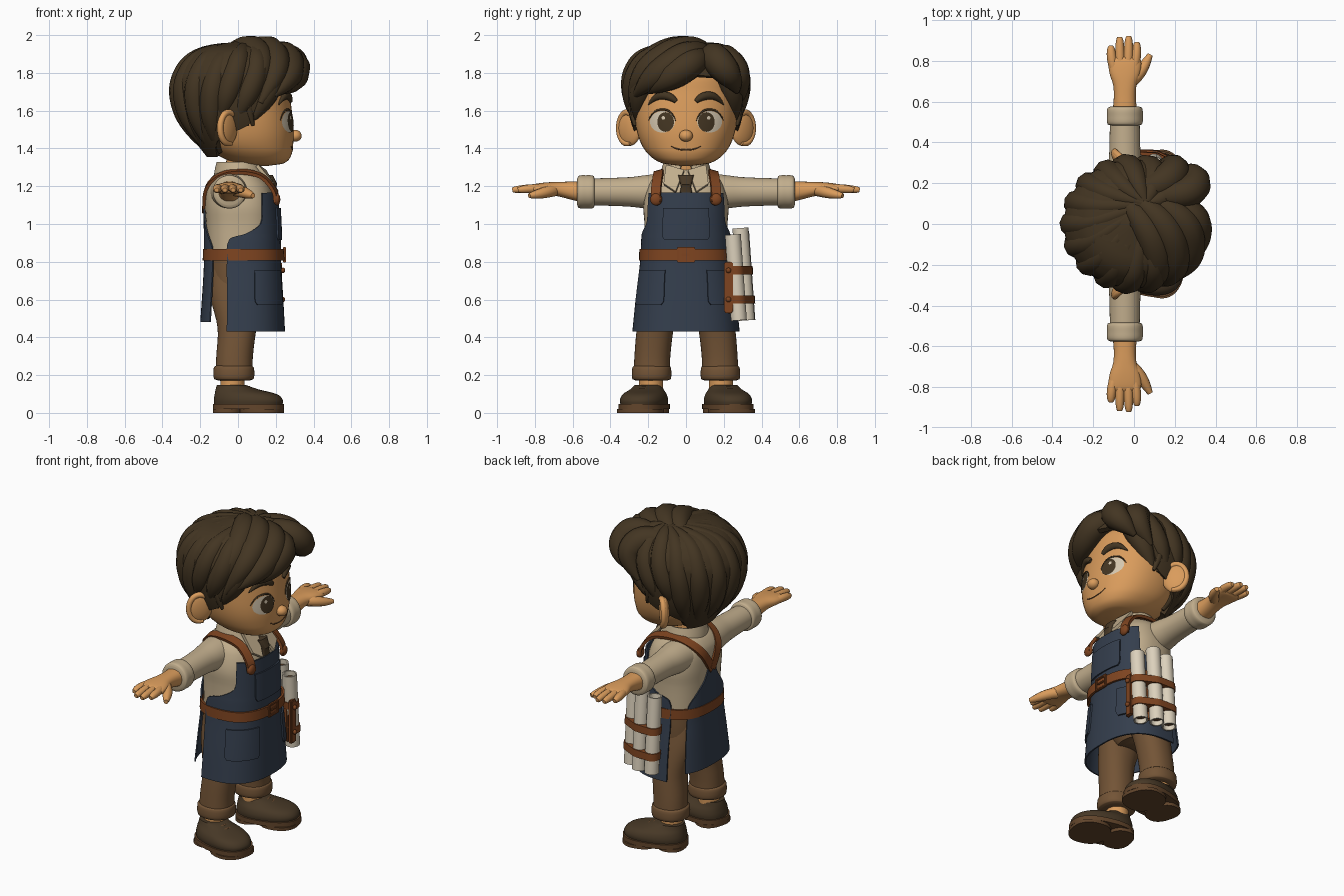
import bpy, bmesh, math
from mathutils import Vector, Matrix, Euler

if "Cube" in bpy.data.objects:
    bpy.data.objects.remove(bpy.data.objects["Cube"])


def material(name, *rgb):
    lin = [((c / 255 + 0.055) / 1.055) ** 2.4 for c in rgb] + [1]
    m = bpy.data.materials.new(name)
    m.use_nodes = True
    m.diffuse_color = lin
    node = m.node_tree.nodes["Principled BSDF"]
    node.inputs["Base Color"].default_value = lin
    node.inputs["Roughness"].default_value = 0.8
    return m


HAIR = material("dark brown hair", 67, 53, 34)
SKIN = material("warm skin", 218, 156, 92)
SHIRT = material("beige cloth", 194, 174, 141)
APRON = material("navy cloth", 52, 62, 77)
LEATHER = material("tan leather", 126, 68, 32)
PANTS = material("brown cloth", 115, 84, 54)
SHOE = material("dark shoe leather", 71, 56, 38)
SOLE = material("sole brown", 98, 69, 43)
PAPER = material("cream paper", 220, 209, 188)
EYE = material("eye white", 212, 198, 174)


def finish(ob, mat, mirror=False, thick=0, offset=1, angle=42):
    """Bake mirror and thickness, then shade smooth with sharp corners."""
    bpy.context.scene.collection.objects.link(ob)
    ob.data.materials.append(mat)
    if thick:
        m = ob.modifiers.new("thickness", "SOLIDIFY")
        m.thickness, m.offset = thick, offset
    if mirror:
        m = ob.modifiers.new("mirror", "MIRROR")
        m.use_axis = (False, True, False)
        m.use_mirror_merge = False
    dg = bpy.context.evaluated_depsgraph_get()
    me = bpy.data.meshes.new_from_object(ob.evaluated_get(dg))
    name = ob.name
    bpy.data.objects.remove(ob)
    ob = bpy.data.objects.new(name, me)
    bpy.context.scene.collection.objects.link(ob)
    me.shade_smooth()
    me.set_sharp_from_angle(angle=math.radians(angle))


def from_bm(bm, name, mat, **kw):
    me = bpy.data.meshes.new(name)
    bm.to_mesh(me)
    bm.free()
    finish(bpy.data.objects.new(name, me), mat, **kw)


def ease(rows, t):
    """Smooth interpolation of rows keyed by their first value."""
    k = 0
    while k < len(rows) - 2 and t > rows[k + 1][0]:
        k += 1
    a, b = rows[k], rows[k + 1]
    p, q = rows[max(k - 1, 0)], rows[min(k + 2, len(rows) - 1)]
    h = b[0] - a[0]
    u = (t - a[0]) / h
    out = []
    for i in range(1, len(a)):
        ma = (b[i] - p[i]) / (b[0] - p[0]) * h
        mb = (q[i] - a[i]) / (q[0] - a[0]) * h
        out.append((2*u**3 - 3*u*u + 1) * a[i] + (u**3 - 2*u*u + u) * ma
                   + (3*u*u - 2*u**3) * b[i] + (u**3 - u*u) * mb)
    return out


def on_ring(v, deg, p=2, grow=0):
    c, s = math.cos(math.radians(deg)), math.sin(math.radians(deg))
    return (v[0] + max(v[2] + grow, .001) * math.copysign(abs(c) ** (2 / p), c),
            v[1] + max(v[3] + grow, .001) * math.copysign(abs(s) ** (2 / p), s))


def samples(rows, sub):
    ts = [a[0] + (b[0] - a[0]) * i / sub for a, b in zip(rows, rows[1:]) for i in range(sub)]
    return ts + [rows[-1][0]]


def shell(name, rows, mat, p=2, facing=0, thick=0, sub=4, segs=48, mtx=None, grow=0, **kw):
    """Stacked rings (z, cx, cy, rx, ry, half angle); open if it has thickness."""
    rows = [tuple(r) + (180,) * (6 - len(r)) for r in rows]
    bm = bmesh.new()
    grid = []
    for z in samples(rows, sub):
        v = ease(rows, z)
        half = min(v[4], 180)
        grid.append([bm.verts.new((*on_ring(v, facing - half + 2 * half * j / segs, p, grow), z))
                     for j in range(segs + 1)])
    for lo, hi in zip(grid, grid[1:]):
        for j in range(segs):
            bm.faces.new((lo[j], lo[j + 1], hi[j + 1], hi[j]))
    bmesh.ops.remove_doubles(bm, verts=bm.verts, dist=1e-5)
    if not thick:
        bmesh.ops.holes_fill(bm, edges=bm.edges, sides=0)
        bmesh.ops.recalc_face_normals(bm, faces=bm.faces)
    if mtx:
        bm.transform(mtx)
    from_bm(bm, name, mat, thick=thick, **kw)


def tube(name, pts, radii, mat, **kw):
    """Smooth strand through control points with a radius at each."""
    cu = bpy.data.curves.new(name, "CURVE")
    cu.dimensions, cu.bevel_depth, cu.bevel_resolution = "3D", 1, 3
    cu.use_fill_caps, cu.resolution_u = True, 6
    sp = cu.splines.new("NURBS")
    sp.points.add(len(pts) - 1)
    for q, co, r in zip(sp.points, pts, radii):
        q.co, q.radius = (*co, 1), r
    sp.use_endpoint_u, sp.order_u = True, min(4, len(pts))
    finish(bpy.data.objects.new(name, cu), mat, angle=60, **kw)


def ball(name, loc, scale, mat, rot=(0, 0, 0), **kw):
    bm = bmesh.new()
    bmesh.ops.create_uvsphere(bm, u_segments=28, v_segments=18, radius=1)
    bm.transform(Matrix.LocRotScale(Vector(loc), Euler(rot), Vector(scale)))
    from_bm(bm, name, mat, **kw)


def box(name, loc, size, mat, rot=0, **kw):
    bm = bmesh.new()
    bmesh.ops.create_cube(bm, size=1)
    bm.transform(Matrix.LocRotScale(Vector(loc), Euler((0, 0, rot)), Vector(size)))
    bmesh.ops.bevel(bm, geom=bm.edges[:], offset=min(size) * .25, segments=2, affect="EDGES")
    from_bm(bm, name, mat, **kw)


# Head and face
head = [(1.308, .13, 0, .03, .03), (1.32, .12, 0, .12, .12), (1.36, .09, 0, .19, .19),
        (1.42, .06, 0, .232, .235), (1.5, .045, 0, .25, .262), (1.6, .03, 0, .255, .275),
        (1.7, .02, 0, .25, .275), (1.8, .01, 0, .24, .25), (1.9, 0, 0, .15, .15)]
shell("head", head, SKIN, p=2.2)


def face(y, z, out=0):
    v = ease(head, z)
    return Vector((v[0] + v[2] * (1 - min(abs(y) / v[3], 1) ** 2.2) ** (1 / 2.2) + out, y, z))


def decal(name, y, z, ry, rz, out, mat):
    bm = bmesh.new()
    rings = [[bm.verts.new(face(y + ry * k / 5 * math.cos(a * math.pi / 16),
                                z + rz * k / 5 * math.sin(a * math.pi / 16), out))
              for a in range(32)] for k in range(1, 6)]
    bm.faces.new(rings[0])
    for a, b in zip(rings, rings[1:]):
        for i in range(32):
            j = (i + 1) % 32
            bm.faces.new((a[i], b[i], b[j], a[j]))
    from_bm(bm, name, mat, mirror=True)


decal("eye_white", .125, 1.541, .066, .057, .004, EYE)
decal("iris", .108, 1.54, .044, .052, .007, HAIR)
decal("eye_glint", .12, 1.562, .009, .01, .009, EYE)
lid = [(.054, 1.545), (.075, 1.6), (.125, 1.612), (.175, 1.6), (.198, 1.55)]
tube("eyelid", [face(y, z, .003) for y, z in lid], [.002, .005, .006, .005, .002], HAIR, mirror=True)
brow = [(.052, 1.648), (.075, 1.672), (.12, 1.688), (.165, 1.672), (.2, 1.632)]
tube("eyebrow", [face(y, z, .002) for y, z in brow], [.011, .022, .024, .018, .003], HAIR, mirror=True)
smile = [(-.08, 1.412), (-.05, 1.395), (0, 1.39), (.05, 1.395), (.08, 1.412)]
tube("mouth", [face(y, z) for y, z in smile], [.002, .004, .004, .004, .002], SOLE)
ball("nose", (.303, 0, 1.467), (.034, .036, .031), SKIN)

# Ears, angled out and back, each with a raised rim
ball("ear", (-.058, .3, 1.508), (.078, .03, .095), SKIN, rot=(0, 0, 2.25), mirror=True)
rim = []
for k in range(9):
    a = math.radians(-110 + 32 * k)
    reach = .066 * math.cos(a)
    rim.append((-.05 - .7 * reach, .31 + .7 * reach, 1.508 + .088 * math.sin(a)))
tube("ear_rim", rim, [.01] + [.017] * 7 + [.01], SKIN, mirror=True)

# Hair cap, back locks and swept fringe
cap = [(1.355, 0, 0, .165, .19, 48), (1.44, 0, 0, .23, .25, 62), (1.52, 0, 0, .285, .285, 100),
       (1.6, 0, 0, .32, .305, 106), (1.7, 0, 0, .342, .315, 112), (1.76, 0, 0, .342, .315, 125),
       (1.8, 0, 0, .33, .31, 180), (1.87, 0, 0, .285, .275, 180), (1.935, 0, 0, .19, .19, 180),
       (1.965, 0, 0, .02, .02, 180)]
shell("hair_cap", cap, HAIR, facing=180, thick=.03, offset=-1, segs=64)
for i in range(13):
    a = 75 + i * 17.5
    low = 1.38 if 125 < a < 235 else 1.54
    path = [(.06, .1, 1.94)]
    for k in range(5):
        z = 1.92 + (low - 1.92) * k / 4
        turn = (a - 180) * .09 * (4 - k)
        path.append((*on_ring(ease(cap, z), a + turn, grow=-.03), z))
    tube("hair_lock", path, [.02, .055, .064, .068, .058, .012], HAIR)
fringe = [
    [(-.06, .12, 1.9), (.05, .02, 1.945), (.13, -.14, 1.9), (.12, -.27, 1.8), (.05, -.3, 1.62)],
    [(0, .13, 1.9), (.14, .03, 1.95), (.22, -.12, 1.885), (.2, -.26, 1.78), (.12, -.29, 1.64)],
    [(.06, .13, 1.89), (.24, .05, 1.925), (.29, -.08, 1.84), (.27, -.2, 1.76), (.19, -.27, 1.68)],
    [(.12, .12, 1.88), (.3, .06, 1.875), (.31, -.03, 1.81), (.29, -.13, 1.75), (.24, -.2, 1.7)],
    [(.04, .14, 1.87), (.23, .13, 1.915), (.33, .18, 1.84), (.29, .25, 1.77), (.22, .27, 1.7)],
    [(-.04, .14, 1.87), (.12, .18, 1.9), (.22, .25, 1.84), (.2, .29, 1.76), (.12, .295, 1.66)]]
for pts in fringe:
    tube("fringe_lock", pts, [.035, .08, .085, .068, .014], HAIR)
for a, b in ((.0, .05), (.035, .08)):
    tube("sideburn", [(a, .285, 1.7), (a + .02, .288, 1.61), (b, .27, 1.52)],
         [.03, .03, .008], HAIR, mirror=True)

# Shirt, neck, collar and tie
shell("shirt_body", [(.8, .015, 0, .18, .22), (1, .015, 0, .185, .22), (1.1, .01, 0, .185, .225),
                     (1.2, 0, 0, .168, .2), (1.25, -.005, 0, .133, .168), (1.28, 0, 0, .1, .12),
                     (1.3, 0, 0, .07, .07)], SHIRT, p=2.5)
shell("neck", [(1.24, .01, 0, .08, .08), (1.36, .02, 0, .08, .08)], SKIN, sub=1)
shell("collar", [(1.245, .01, 0, .125, .13, 165), (1.28, .005, 0, .115, .118, 166),
                 (1.325, .005, 0, .105, .105, 168)], SHIRT, facing=180, thick=.014)
bm = bmesh.new()
bm.faces.new([bm.verts.new(c) for c in ((.142, .01, 1.282), (.208, .055, 1.168),
                                        (.182, .118, 1.21), (.1, .105, 1.31))])
from_bm(bm, "collar_point", SHIRT, mirror=True, thick=.018, offset=0)
shell("tie", [(1.13, .195, 0, .015, .04), (1.2, .188, 0, .015, .026), (1.21, .186, 0, .022, .03),
              (1.26, .162, 0, .022, .042)], SHOE, sub=1, p=3, segs=24)

# Arms and hands, built upright then laid along y
side = Matrix.Translation((-.045, 0, 1.17)) @ Matrix.Rotation(-math.pi / 2, 4, "X")
shell("sleeve", [(.1, 0, 0, .105, .1), (.2, 0, .0, .093, .09), (.3, 0, 0, .079, .078),
                 (.49, 0, 0, .073, .071)], SHIRT, mtx=side, mirror=True)
shell("sleeve_cuff", [(.483, 0, 0, .07, .07), (.49, 0, 0, .085, .085), (.53, 0, 0, .088, .088),
                      (.568, 0, 0, .085, .085), (.576, 0, 0, .07, .07)], SHIRT, mtx=side, mirror=True)
shell("forearm", [(.55, 0, 0, .06, .056), (.62, 0, -.008, .054, .046), (.68, 0, -.015, .057, .038),
                  (.74, 0, -.018, .075, .032), (.8, 0, -.016, .08, .026), (.818, 0, -.016, .066, .018)],
      SKIN, p=2.3, mtx=side, mirror=True)
for x, tip in ((-.113, .873), (-.07, .916), (-.026, .92), (.014, .89)):
    tube("finger", [(x * .8 - .01, .77, 1.188), (x, .82, 1.19), (x, tip - .014, 1.182), (x, tip, 1.18)],
         [.023, .025, .023, .012], SKIN, mirror=True)
tube("thumb", [(-.015, .7, 1.178), (.035, .74, 1.17), (.055, .785, 1.155), (.08, .83, 1.15)],
     [.032, .032, .028, .013], SKIN, mirror=True)

# Trousers
shell("hips", [(.52, -.01, 0, .09, .1), (.6, -.01, 0, .14, .2), (.7, -.005, 0, .158, .22),
               (.84, .005, 0, .17, .22)], PANTS, p=2.4)
shell("trouser_leg", [(.19, -.022, .182, .098, .096), (.3, -.018, .178, .097, .095),
                      (.45, -.005, .162, .103, .098), (.62, -.01, .125, .138, .105),
                      (.76, -.005, .1, .15, .1)], PANTS, p=2.2, mirror=True)
shell("trouser_cuff", [(.172, -.022, .182, .085, .085), (.18, -.022, .182, .105, .102),
                       (.24, -.022, .182, .106, .102), (.25, -.022, .182, .095, .092)],
      PANTS, p=2.2, mirror=True)
shell("ankle", [(.11, -.03, .185, .062, .062), (.2, -.03, .185, .065, .065)], SKIN, sub=1, mirror=True)

# Shoes, turned slightly outward
foot = Matrix.Translation((-.02, .203, 0)) @ Matrix.Rotation(.25, 4, "Z")
shell("shoe", [(.04, .077, 0, .183, .116), (.07, .077, 0, .184, .119), (.1, .062, 0, .165, .108),
               (.125, .015, 0, .113, .084), (.147, -.015, 0, .077, .07)], SHOE, p=2.3, mtx=foot, mirror=True)
for name, z0, z1, cx, rx, w in (("sole", .02, .048, .078, .19, .127),
                                ("heel_block", 0, .02, -.03, .08, .105),
                                ("front_tread", 0, .02, .152, .114, .122)):
    shell(name, [(z0, cx, 0, rx, w), (z1, cx, 0, rx, w)], SOLE, p=2.4, sub=1, mtx=foot, mirror=True)
for x, z in ((.08, .14), (.11, .13), (.14, .119)):
    pts = [foot @ Vector(c) for c in ((x, -.06, z - .025), (x, 0, z + .016), (x, .06, z - .025))]
    tube("shoelace", pts, [.007] * 3, SOLE, mirror=True)

# Apron with pockets
skirt = [(.43, 0, 0, .24, .275, 100), (.6, 0, 0, .231, .258, 100), (.82, 0, 0, .218, .232, 101),
         (.92, 0, 0, .216, .228, 98), (.95, 0, 0, .215, .226, 82), (1, 0, 0, .213, .224, 62),
         (1.08, 0, 0, .209, .222, 59), (1.165, 0, 0, .203, .22, 57)]
shell("apron_front", skirt, APRON, p=2.5, thick=.009)
shell("apron_back", [(.48, 0, 0, .192, .28, 46), (.65, 0, 0, .18, .255, 46), (.8, 0, 0, .172, .228, 46),
                     (.88, 0, 0, .173, .226, 44), (.95, 0, 0, .173, .225, 28), (1.02, 0, 0, .174, .22, 12),
                     (1.1, 0, 0, .175, .22, 4)], APRON, p=2.5, facing=180, thick=.008)


def pocket(name, lo, hi, facing, half):
    rows = [(z, *ease(skirt, z)[:4], half * w)
            for z, w in ((lo, .88), (lo + .02, 1), ((lo + hi) / 2, 1), (hi, 1))]
    shell(name, rows, APRON, p=2.5, facing=facing, thick=.01, grow=.008)


pocket("bib_pocket", .915, 1.085, 0, 26)
pocket("left_pocket", .57, .755, 47, 26)
pocket("right_pocket", .57, .755, -47, 26)

# Belt, buckle and shoulder straps
shell("belt", [(.807, .03, 0, .204, .236), (.867, .03, 0, .202, .234)], LEATHER, p=2.5, thick=.013, sub=1)
for z in (.803, .871):
    box("buckle_bar", (.246, 0, z), (.016, .092, .014), LEATHER)
box("buckle_side", (.246, .041, .837), (.016, .014, .08), LEATHER, mirror=True)
box("buckle_pin", (.248, 0, .837), (.012, .05, .012), LEATHER)
strap = [(0, .205, .158, 1.115), (1, .19, .158, 1.18), (2, .12, .148, 1.255), (3, .0, .14, 1.278),
         (4, -.1, .12, 1.255), (5, -.167, .075, 1.19), (6, -.181, 0, 1.07)]
bm = bmesh.new()
pairs = []
for t in samples(strap, 5):
    p0 = Vector(ease(strap, t))
    along = Vector(ease(strap, min(t + .05, 6))) - Vector(ease(strap, min(t + .05, 6) - .1))
    across = along.cross(p0 - Vector((0, p0.y * .6, 1.08))).normalized() * .026
    pairs.append((bm.verts.new(p0 - across), bm.verts.new(p0 + across)))
for a, b in zip(pairs, pairs[1:]):
    bm.faces.new((a[0], a[1], b[1], b[0]))
from_bm(bm, "shoulder_strap", LEATHER, mirror=True, thick=.018, offset=0)
ball("strap_button", (.206, .158, 1.13), (.018, .032, .032), LEATHER, mirror=True)

# Paper rolls in a leather carrier on the left hip, leaning inward at the top
rolls = [(.185, .28, .945), (.1, .322, .98), (.012, .325, .96)]
for x, y, top in rolls:
    lean = Matrix.Translation((x, y, .49)) @ Matrix.Rotation(.07, 4, "X")
    h = top - .49
    shell("paper_roll", [(0, 0, 0, .034, .034), (h, 0, 0, .034, .034)], PAPER, thick=.008, sub=1, segs=28, mtx=lean)
    shell("roll_core", [(.03, 0, 0, .035, .035), (h - .03, 0, 0, .035, .035)], SOLE, sub=1, segs=28, mtx=lean)
for z in (.6, .755):
    bm = bmesh.new()
    for x, y, top in rolls:
        for h in (z - .022, z + .022):
            for k in range(24):
                bm.verts.new((*on_ring((x, y - .07 * (h - .49), .048, .048), k * 15), h))
    bmesh.ops.convex_hull(bm, input=bm.verts)
    from_bm(bm, "carrier_band", LEATHER)
    ball("carrier_rivet", (.238, .225, z), (.012, .014, .014), LEATHER)
box("carrier_plate", (.1, .262, .665), (.2, .025, .28), LEATHER, rot=-.35)
box("carrier_edge", (.22, .225, .665), (.025, .05, .27), LEATHER)
